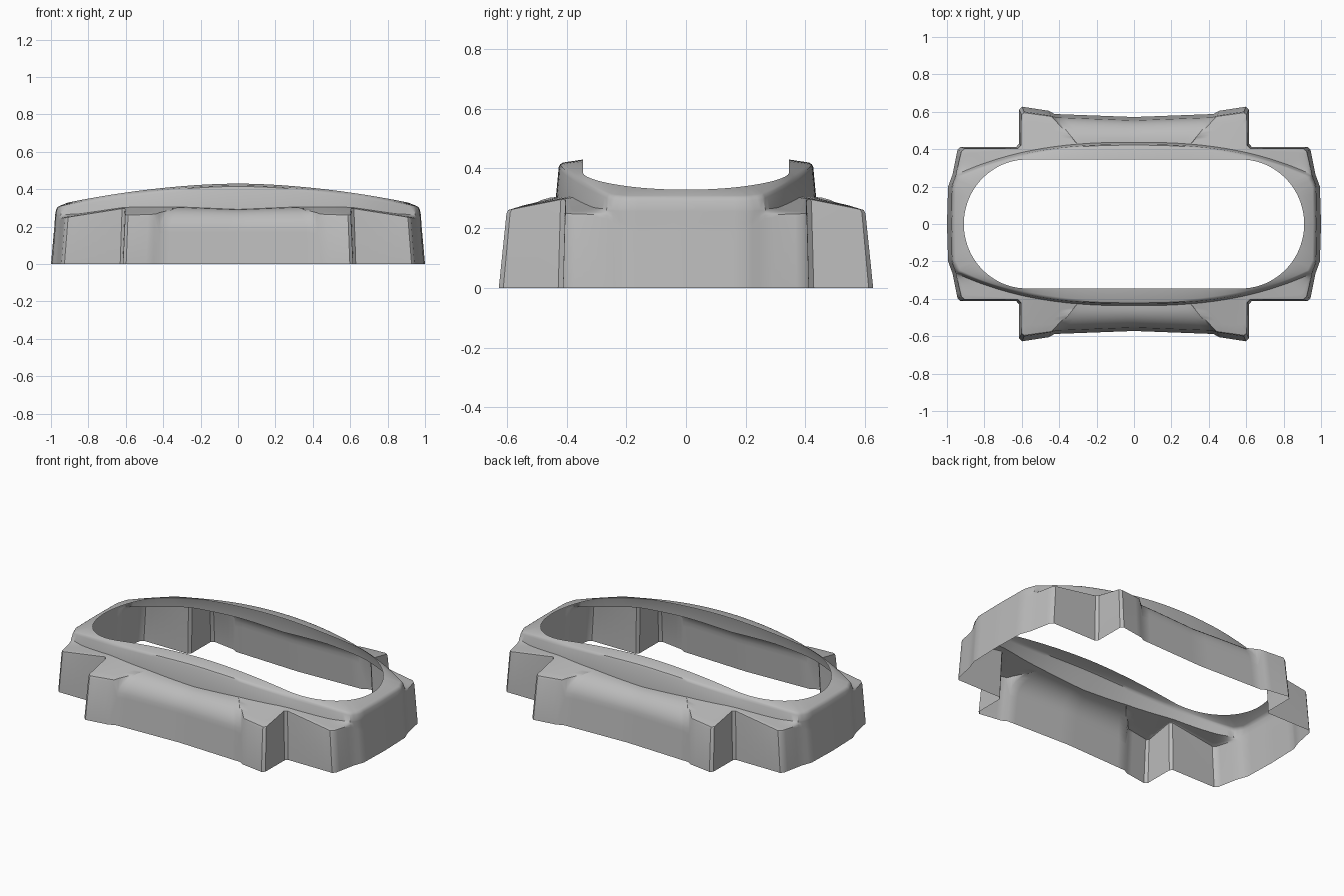
import bpy, bmesh, math
from mathutils import Vector

if "Cube" in bpy.data.objects:
    bpy.data.objects.remove(bpy.data.objects["Cube"], do_unlink=True)

grey = bpy.data.materials.new("plain grey")
grey.use_nodes = True
colour = (0.5, 0.5, 0.5, 1)
grey.diffuse_color = colour
grey.node_tree.nodes["Principled BSDF"].inputs["Base Color"].default_value = colour

SHELF = 8     # rows across the shelf


def crown(x):
    """Height of the arched rim."""
    return 0.43 - 0.12 * abs(x) ** 1.8


def hole_point(h):
    """Stadium opening: straight side, then a half-ellipse end."""
    if h <= 0.57:
        x, y = h, 0.345
    else:
        a = (h - 0.57) / 0.43 * math.pi / 2
        x, y = 0.57 + 0.34 * math.sin(a), 0.345 * math.cos(a)
    return Vector((x, y, crown(x)))


def column(h, rx, ry, fz, sx, sy, sz, bx, by, bulge):
    """One cross-section from the opening, over rim and shelf, to the base."""
    hole = hole_point(h)
    if rx < 0.939:
        ry = 0.425 - 0.2 * rx ** 2.5
    rim = Vector((rx, ry, crown(rx) - 0.012))
    foot = Vector((rx + 0.008 * rx, ry + (0.012 if ry > 0.21 else 0), fz))
    edge = Vector((sx, sy, sz))
    base = Vector((bx, by, 0))
    pts = [hole]
    # softened rim edge
    inward = (hole - rim).normalized()
    down = (foot - rim).normalized()
    pts += [rim + inward * 0.014, rim + inward * 0.004 + down * 0.004, rim + down * 0.014]
    # shelf: straight on the pads, a quarter round on the side panel
    for i in range(SHELF):
        t = i / SHELF
        a = t * math.pi / 2
        flat = foot.lerp(edge, t * 0.95)
        curve = Vector((foot.x + (edge.x - foot.x) * math.sin(a),
                        foot.y + (edge.y - foot.y) * math.sin(a),
                        edge.z + (foot.z - edge.z) * math.cos(a)))
        pts.append(flat.lerp(curve, bulge))
    # softened shelf edge, then the drafted wall
    if bulge < 0.5:
        pts.append(edge.lerp(foot, 0.025) + (base - edge) * 0.008)
    else:
        pts.append(edge)
    pts += [edge.lerp(base, 0.05), base]
    return pts


# opening, rim x, rim y, foot z, shelf edge x y z, base x y, bulge, steps to next
keys = [
    (0.00, 0.00, 0, 0.292, 0.00, 0.556, 0.17, 0.00, 0.572, 1, 8),     # side panel
    (0.30, 0.30, 0, 0.305, 0.42, 0.572, 0.17, 0.425, 0.588, 1, 1),
    (0.30, 0.30, 0, 0.305, 0.445, 0.578, 0.268, 0.455, 0.605, 0, 4),  # wing
    (0.54, 0.55, 0, 0.305, 0.588, 0.600, 0.262, 0.598, 0.627, 0, 1),
    (0.56, 0.57, 0, 0.304, 0.603, 0.588, 0.264, 0.615, 0.612, 0, 1),
    (0.57, 0.59, 0, 0.303, 0.605, 0.420, 0.298, 0.616, 0.428, 0, 1),  # inner corner
    (0.59, 0.61, 0, 0.302, 0.620, 0.405, 0.298, 0.630, 0.412, 0, 7),
    (0.72, 0.83, 0, 0.270, 0.908, 0.405, 0.252, 0.928, 0.412, 0, 1),  # corner pad
    (0.74, 0.85, 0, 0.268, 0.924, 0.390, 0.250, 0.944, 0.396, 0, 5),
    (0.83, 0.94, 0.254, 0.264, 0.952, 0.265, 0.246, 0.970, 0.265, 0, 3),
    (0.88, 0.966, 0.20, 0.264, 0.977, 0.20, 0.20, 0.994, 0.20, 0, 5),  # end wall
    (1.00, 0.970, 0.00, 0.264, 0.982, 0.00, 0.20, 1.000, 0.00, 0, 1),
]

columns = []
for a, b in zip(keys, keys[1:]):
    for i in range(a[-1]):
        t = i / a[-1]
        columns.append(column(*[p + (q - p) * t for p, q in zip(a[:-1], b[:-1])]))
columns.append(column(*keys[-1][:-1]))

# one quarter of the shell
bm = bmesh.new()
grid = [[bm.verts.new(p) for p in col] for col in columns]
for left, right in zip(grid, grid[1:]):
    for r in range(len(left) - 1):
        bm.faces.new((left[r], right[r], right[r + 1], left[r + 1]))
bmesh.ops.remove_doubles(bm, verts=bm.verts, dist=0.0005)
mesh = bpy.data.meshes.new("frame_shell")
bm.to_mesh(mesh)
bm.free()
mesh.materials.append(grey)

shell = bpy.data.objects.new("frame_shell", mesh)
bpy.context.collection.objects.link(shell)
mirror = shell.modifiers.new("four quarters", "MIRROR")
mirror.use_axis = (True, True, False)
mirror.merge_threshold = 0.001

bpy.context.view_layer.objects.active = shell
shell.select_set(True)
bpy.ops.object.modifier_apply(modifier=mirror.name)
bpy.ops.object.shade_smooth_by_angle(angle=math.radians(35))
